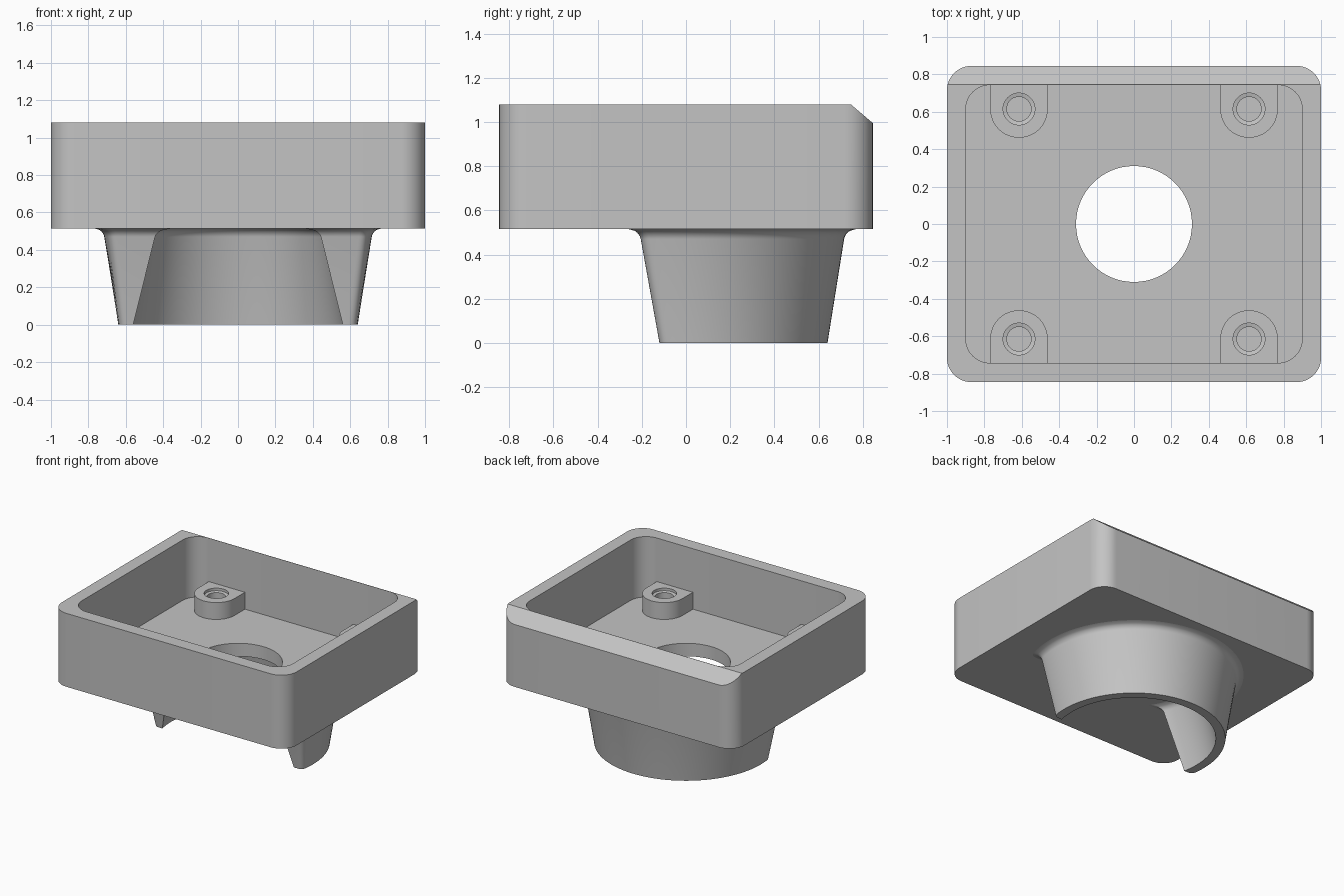
import bpy, bmesh
from math import pi, sin, cos, asin, sqrt
from mathutils import Vector

if "Cube" in bpy.data.objects:
    bpy.data.objects.remove(bpy.data.objects["Cube"])

grey = bpy.data.materials.new("light_grey")
grey.use_nodes = True
grey.diffuse_color = (0.55, 0.55, 0.55, 1)
grey.node_tree.nodes["Principled BSDF"].inputs["Base Color"].default_value = (0.55, 0.55, 0.55, 1)

HALF_X, HALF_Y, WALL, CORNER = 1.0, 0.845, 0.1, 0.13
BASE, FLOOR, BOSS_TOP, RIM = 0.515, 0.615, 0.745, 1.08


def loft(name, loops):
    """Solid skinned through closed loops of points with equal counts."""
    bm = bmesh.new()
    rings = [[bm.verts.new(p) for p in loop] for loop in loops]
    n = len(rings[0])
    for a, b in zip(rings, rings[1:]):
        for i in range(n):
            j = (i + 1) % n
            bm.faces.new((a[i], a[j], b[j], b[i]))
    bm.faces.new(rings[0][::-1])
    bm.faces.new(rings[-1])
    bmesh.ops.recalc_face_normals(bm, faces=bm.faces[:])
    mesh = bpy.data.meshes.new(name)
    bm.to_mesh(mesh)
    bm.free()
    mesh.materials.append(grey)
    obj = bpy.data.objects.new(name, mesh)
    bpy.context.collection.objects.link(obj)
    return obj


def arc(cx, cy, r, start, end, steps):
    return [(cx + r * cos(start + (end - start) * i / steps),
             cy + r * sin(start + (end - start) * i / steps)) for i in range(steps + 1)]


def at(points, z):
    return [(x, y, z) for x, y in points]


def rounded_rect(hx, hy, r):
    pts = []
    for k, (sx, sy) in enumerate(((1, 1), (-1, 1), (-1, -1), (1, -1))):
        pts += arc(sx * (hx - r), sy * (hy - r), r, k * pi / 2, (k + 1) * pi / 2, 12)
    return pts


def circle(cx, cy, r):
    return arc(cx, cy, r, 0, 2 * pi, 64)[:-1]


def carve(obj, cutters):
    """Subtract the cutters, then discard them."""
    for c in cutters:
        c.hide_render = True
        mod = obj.modifiers.new("cut", 'BOOLEAN')
        mod.operation, mod.solver, mod.object = 'DIFFERENCE', 'EXACT', c
    bpy.context.view_layer.update()
    graph = bpy.context.evaluated_depsgraph_get()
    mesh = bpy.data.meshes.new_from_object(obj.evaluated_get(graph))
    obj.modifiers.clear()
    obj.data = mesh
    for c in cutters:
        bpy.data.objects.remove(c)


def smooth(obj):
    bpy.ops.object.select_all(action='DESELECT')
    obj.select_set(True)
    bpy.context.view_layer.objects.active = obj
    bpy.ops.object.shade_smooth_by_angle(angle=0.5)


# Open tray with a bevelled rear rim and a round opening in the floor
outline = rounded_rect(HALF_X, HALF_Y, CORNER)
housing = loft("housing", [at(outline, BASE), at(outline, RIM)])
inner = rounded_rect(HALF_X - WALL, HALF_Y - WALL - 0.002, CORNER)
cavity = loft("cavity_cutter", [at(inner, FLOOR), at(inner, RIM + 0.2)])
opening = loft("opening_cutter", [at(circle(0, 0, 0.31), z) for z in (BASE - 0.1, FLOOR + 0.1)])
edge = HALF_Y - WALL
slope = 0.85
wedge = [(edge, RIM), (edge + 0.3, RIM - 0.3 * slope), (edge + 0.3, RIM + 0.2), (edge, RIM + 0.2)]
bevel = loft("bevel_cutter", [[(x, y, z) for y, z in wedge] for x in (-1.2, 1.2)])
carve(housing, [cavity, opening, bevel])
smooth(housing)

# Four screw bosses joined to the front and rear walls
for sx, side in ((1, "left"), (-1, "right")):
    for sy, end in ((1, "rear"), (-1, "front")):
        cx, cy, r = 0.615 * sx, 0.615, 0.154
        shape = [(cx - r, edge + 0.02)] + arc(cx, cy, r, pi, 2 * pi, 24) + [(cx + r, edge + 0.02)]
        shape = [(x, y * sy) for x, y in shape]
        boss = loft(f"{end}_{side}_boss", [at(shape, FLOOR - 0.02), at(shape, BOSS_TOP)])
        hole = loft("screw_cutter", [at(circle(cx, cy * sy, hr), z) for hr, z in
                                     ((0.065, FLOOR), (0.065, BOSS_TOP - 0.025),
                                      (0.085, BOSS_TOP - 0.02), (0.085, BOSS_TOP + 0.05))])
        carve(boss, [hole])
        smooth(boss)


# Tapered C-shaped skirt below, open to the front, flared where it meets the tray
def skirt_section(z, flare):
    outer = 0.64 + 0.16 * z + flare
    inside = 0.573 - 0.18 * z - flare
    cut = -0.12 - 0.18 * z - flare
    a_out, a_in = asin(-cut / outer), asin(-cut / inside)
    turn = 0.06
    half = arc(0, 0, inside, pi / 2, -a_in, 40)
    # Rounded outer corner at the tip
    corner = Vector((outer * cos(a_out), cut))
    p0 = Vector((corner.x - 0.04, cut))
    p2 = Vector((outer * cos(a_out - turn), -outer * sin(a_out - turn)))
    for i in range(7):
        t = i / 6
        half.append(tuple(p0 * (1 - t) ** 2 + corner * 2 * t * (1 - t) + p2 * t * t))
    half += arc(0, 0, outer, -a_out + turn, pi / 2, 40)[1:]
    mirrored = [(-x, y) for x, y in half[::-1]]
    return at(half + mirrored[1:-1], z)


FILLET = 0.045
levels = [(0, 0), (BASE - FILLET, 0)]
for i in range(1, 7):
    u = FILLET * i / 6
    levels.append((BASE - FILLET + u, FILLET - sqrt(max(FILLET ** 2 - u ** 2, 0))))
skirt = loft("skirt", [skirt_section(z, f) for z, f in levels])
smooth(skirt)
